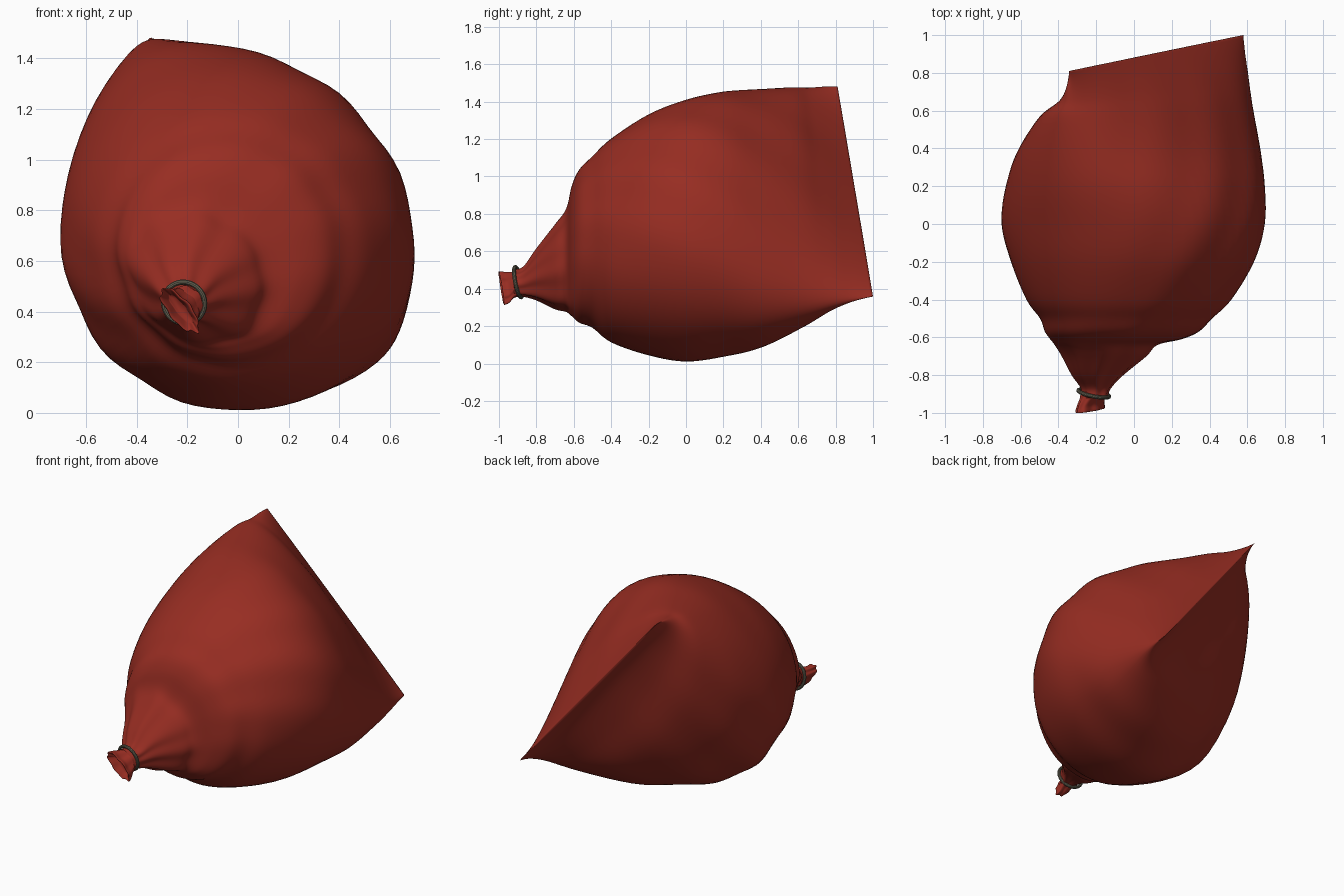
import bpy, bmesh, math
from mathutils import Vector

if "Cube" in bpy.data.objects:
    bpy.data.objects.remove(bpy.data.objects["Cube"])


def material(name, color):
    mat = bpy.data.materials.new(name)
    mat.use_nodes = True
    mat.diffuse_color = color
    bsdf = mat.node_tree.nodes["Principled BSDF"]
    bsdf.inputs["Base Color"].default_value = color
    bsdf.inputs["Roughness"].default_value = 0.8
    return mat


red_cloth = material("red cloth", (0.31, 0.026, 0.016, 1))
dull_cord = material("dull grey cord", (0.14, 0.13, 0.09, 1))

SEGMENTS = 80
STEPS = 5
ALONG = Vector((0.634, 0, -0.773))    # direction of the flat back seam
ACROSS = Vector((0.773, 0, 0.634))    # direction of the bag's thickness


def smooth_rings(rings):
    """Insert in-between rings on a curve passing through every given ring."""
    padded = [rings[0]] + rings + [rings[-1]]
    for a, b, c, d in zip(padded, padded[1:], padded[2:], padded[3:]):
        for k in range(STEPS):
            t = k / STEPS
            yield [q + 0.5 * t * (r - p + t * (2 * p - 5 * q + 4 * r - s + t * (3 * (q - r) + s - p)))
                   for p, q, r, s in zip(a, b, c, d)]
    yield rings[-1]


def loft(name, rings, mat, crinkle=0.0):
    """Rings: y, centre x, centre z, long radius, upper and lower thickness, slant, pleat depth."""
    bm = bmesh.new()
    loops = []
    for y, cx, cz, long_r, upper_r, lower_r, slant, pleat in smooth_rings(rings):
        loop = []
        for i in range(SEGMENTS):
            t = math.tau * i / SEGMENTS
            c, s = math.cos(t), math.sin(t)
            fold = 1 + pleat * (math.cos(8 * t) + 0.6 * math.sin(5 * t + 1))
            fold += crinkle * s ** 4 * math.sin(11 * t + 9 * y)
            p = Vector((cx, y + slant * c, cz))
            p += (ALONG * long_r * c + ACROSS * (upper_r if s > 0 else lower_r) * s) * fold
            loop.append(bm.verts.new(p))
        loops.append(loop)
    for a, b in zip(loops, loops[1:]):
        for i in range(SEGMENTS):
            j = (i + 1) % SEGMENTS
            bm.faces.new((a[i], a[j], b[j], b[i]))
    bm.faces.new(loops[0])
    bm.faces.new(loops[-1])
    bmesh.ops.recalc_face_normals(bm, faces=bm.faces)
    mesh = bpy.data.meshes.new(name)
    bm.to_mesh(mesh)
    bm.free()
    mesh.materials.append(mat)
    mesh.shade_smooth()
    obj = bpy.data.objects.new(name, mesh)
    bpy.context.collection.objects.link(obj)


# Filled sack: tied neck, blunt swollen front, belly, flat slanted seam at the back
loft("sack_body", [
    (-0.92, -0.21, 0.43, 0.072, 0.068, 0.068, 0, 0.03),
    (-0.87, -0.20, 0.437, 0.080, 0.074, 0.074, 0, 0.05),
    (-0.80, -0.19, 0.475, 0.140, 0.125, 0.125, 0, 0.045),
    (-0.70, -0.155, 0.515, 0.230, 0.210, 0.210, 0, 0.03),
    (-0.64, -0.145, 0.55, 0.285, 0.255, 0.255, 0, 0.02),
    (-0.61, -0.095, 0.60, 0.355, 0.340, 0.335, 0, 0.01),
    (-0.57, -0.065, 0.625, 0.415, 0.405, 0.395, 0, 0.004),
    (-0.50, -0.04, 0.65, 0.465, 0.450, 0.450, 0, 0),
    (-0.40, -0.025, 0.66, 0.550, 0.535, 0.540, 0, 0),
    (-0.20, 0.00, 0.695, 0.645, 0.625, 0.660, 0, 0),
    (0.00, 0.02, 0.725, 0.710, 0.645, 0.725, 0, 0),
    (0.20, 0.037, 0.765, 0.750, 0.585, 0.690, 0.01, 0),
    (0.40, 0.06, 0.80, 0.775, 0.460, 0.600, 0.02, 0),
    (0.60, 0.086, 0.852, 0.770, 0.300, 0.420, 0.04, 0),
    (0.72, 0.112, 0.885, 0.750, 0.170, 0.220, 0.07, 0),
    (0.82, 0.117, 0.908, 0.738, 0.075, 0.080, 0.085, 0),
    (0.905, 0.118, 0.92, 0.727, 0.004, 0.004, 0.095, 0),
], red_cloth, crinkle=0.012)

# Flared tail of cloth sticking out past the tie, folded in at its open end
loft("neck_tail", [
    (-0.89, -0.212, 0.43, 0.072, 0.066, 0.066, 0, 0.03),
    (-0.92, -0.218, 0.42, 0.080, 0.052, 0.052, 0, 0.04),
    (-0.955, -0.228, 0.408, 0.100, 0.042, 0.042, 0.010, 0.05),
    (-0.984, -0.230, 0.405, 0.108, 0.044, 0.044, 0.013, 0.06),
    (-0.984, -0.230, 0.405, 0.100, 0.034, 0.034, 0.013, 0.06),
    (-0.95, -0.226, 0.41, 0.070, 0.018, 0.018, 0, 0.03),
], red_cloth)

# Cord ring tied around the neck
bpy.ops.mesh.primitive_torus_add(
    major_radius=0.083, minor_radius=0.0105, major_segments=40, minor_segments=10,
    location=(-0.213, -0.897, 0.435))
ring = bpy.context.object
ring.name = "tie_ring"
ring.rotation_mode = "QUATERNION"
ring.rotation_quaternion = Vector((0.2, 1, 0.2)).to_track_quat("Z", "Y")
ring.data.materials.append(dull_cord)
bpy.ops.object.shade_smooth_by_angle()
